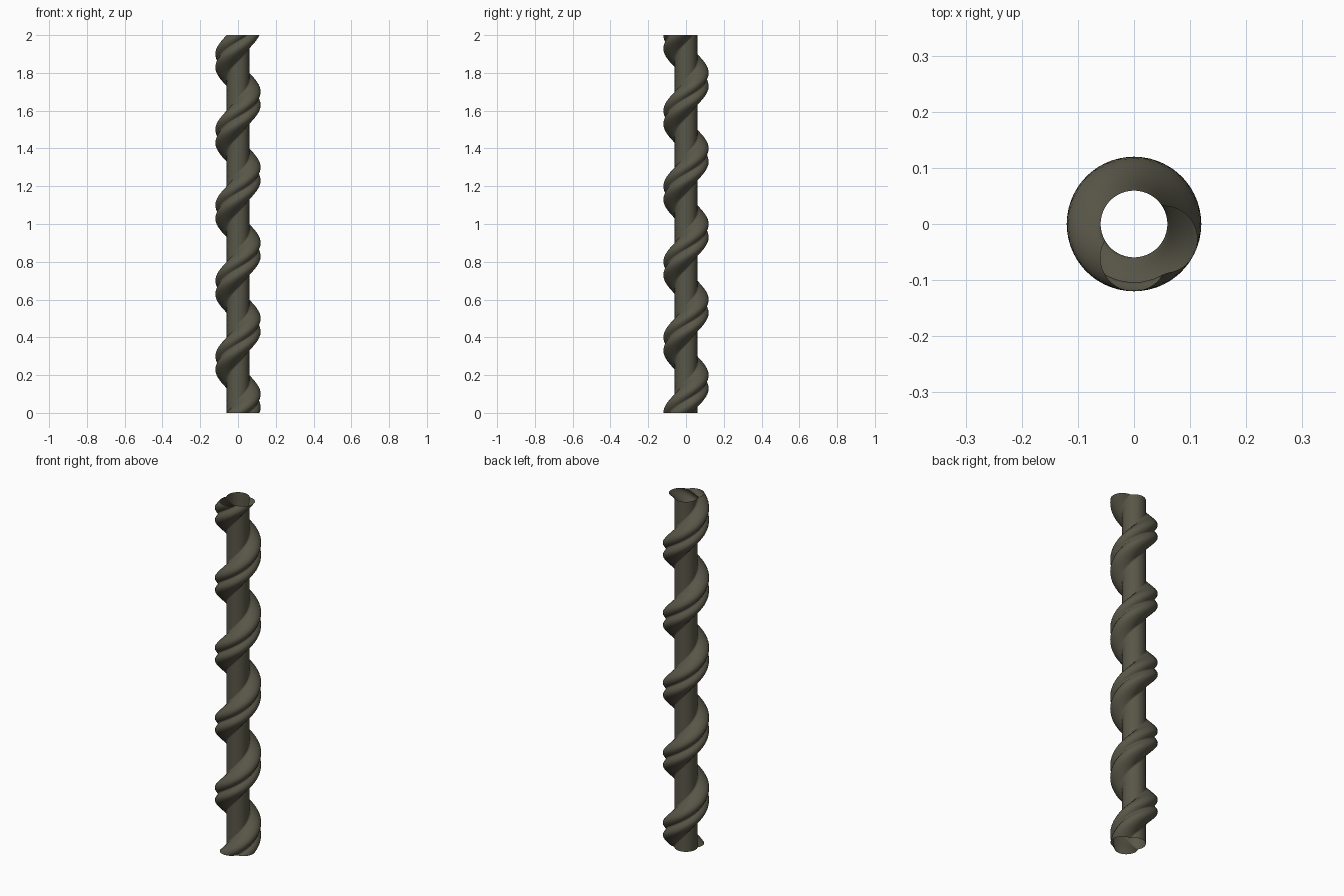
import bpy, math
from mathutils import Vector

if "Cube" in bpy.data.objects:
    bpy.data.objects.remove(bpy.data.objects["Cube"])

CORE, TURNS, HEIGHT, STEPS = 0.06, 5, 2.0, 160
LOBES = [math.radians(a) for a in (-90, -27)]
centres = [Vector((0, 0))] + [Vector((CORE * math.cos(a), CORE * math.sin(a))) for a in LOBES]

# Cross-section: round core joined with two round lobes of the same radius
def reach(angle):
    d = Vector((math.cos(angle), math.sin(angle)))
    best = 0
    for c in centres:
        along = c.dot(d)
        disc = along ** 2 - c.length_squared + CORE ** 2
        best = max(best, along + math.sqrt(max(disc, 0)))
    return best

N = 72
profile = [(reach(2 * math.pi * i / N), 2 * math.pi * i / N) for i in range(N)]

# Twisted open-ended shaft
verts, faces = [], []
for k in range(STEPS + 1):
    t = k / STEPS
    for r, a in profile:
        b = a + t * TURNS * 2 * math.pi
        verts.append((r * math.cos(b), r * math.sin(b), t * HEIGHT))
for k in range(STEPS):
    for i in range(N):
        j = (i + 1) % N
        faces.append((k * N + i, k * N + j, (k + 1) * N + j, (k + 1) * N + i))

mesh = bpy.data.meshes.new("twisted_shaft")
mesh.from_pydata(verts, [], faces)
shaft = bpy.data.objects.new("twisted_shaft", mesh)
bpy.context.collection.objects.link(shaft)
mesh.shade_smooth()

# Dark olive finish
mat = bpy.data.materials.new("dark_olive")
mat.diffuse_color = (0.10, 0.095, 0.065, 1)
mat.use_nodes = True
mat.node_tree.nodes["Principled BSDF"].inputs["Base Color"].default_value = mat.diffuse_color
mesh.materials.append(mat)
